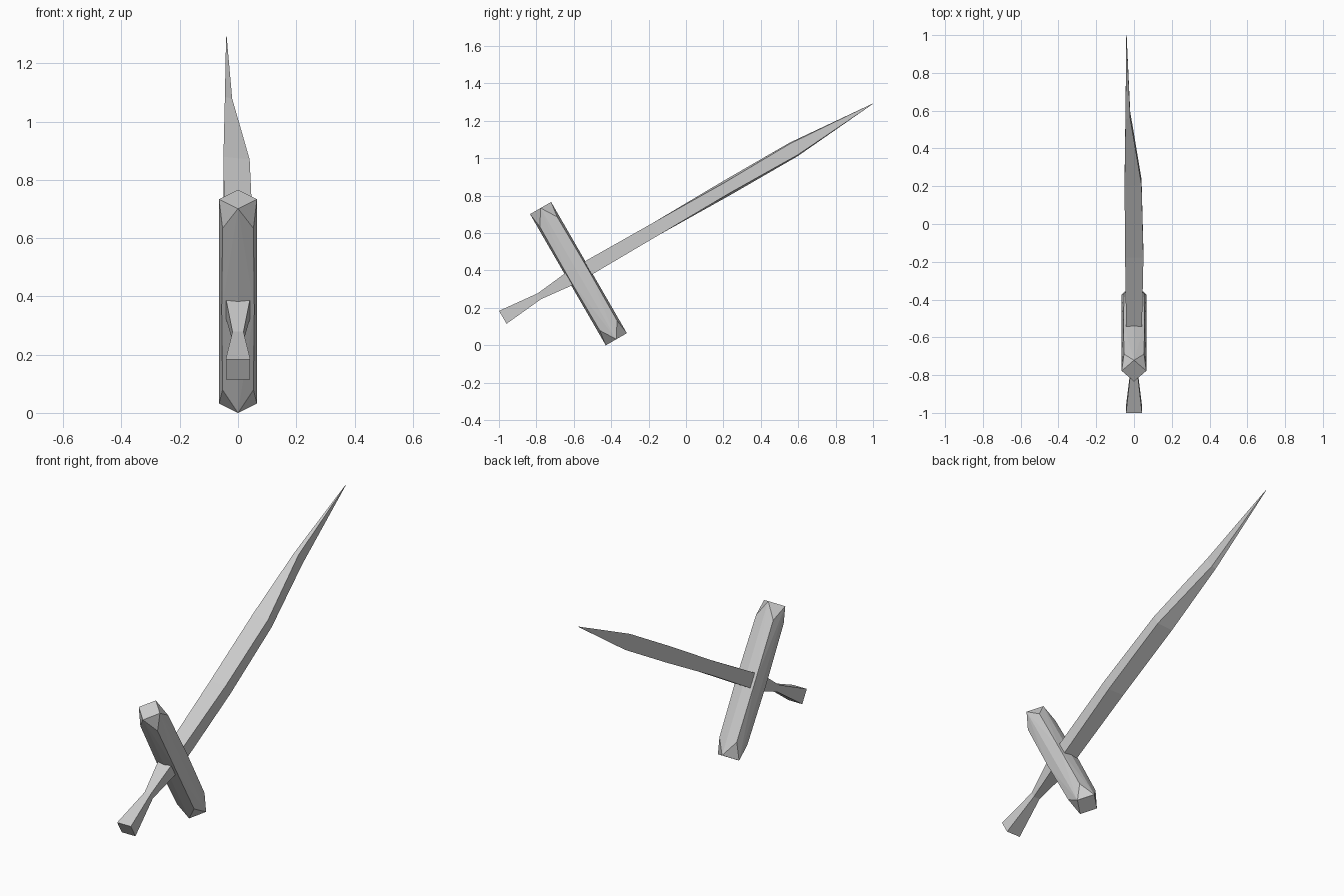
import bpy, bmesh, math
from mathutils import Matrix

if "Cube" in bpy.data.objects:
    bpy.data.objects.remove(bpy.data.objects["Cube"])

# Local frame: x sideways, y along the sword, z along the guard; tilted 30 degrees
PLACE = Matrix.Translation((0, -0.575, 0.383)) @ Matrix.Rotation(math.radians(30), 4, 'X')


def finish(name, bm):
    bmesh.ops.recalc_face_normals(bm, faces=bm.faces)
    bm.transform(PLACE)
    mesh = bpy.data.meshes.new(name)
    bm.to_mesh(mesh)
    bm.free()
    ob = bpy.data.objects.new(name, mesh)
    bpy.context.collection.objects.link(ob)
    return ob


def loft(name, sections):
    """Four-sided loft; section = (along, x_left, x_right, half_left, half_right)."""
    bm = bmesh.new()
    rings = []
    for u, xl, xr, hl, hr in sections:
        rings.append([bm.verts.new(p) for p in
                      ((xl, u, -hl), (xr, u, -hr), (xr, u, hr), (xl, u, hl))])
    for a, b in zip(rings, rings[1:]):
        for i in range(4):
            j = (i + 1) % 4
            bm.faces.new((a[i], a[j], b[j], b[i]))
    bm.faces.new(rings[0])
    bm.faces.new(rings[-1])
    return finish(name, bm)


# Grip: square bar pinched in the middle
loft("grip", [(-0.467, -0.042, 0.042, 0.040, 0.040),
              (-0.240, -0.019, 0.019, 0.018, 0.018),
              (-0.055, -0.041, 0.041, 0.038, 0.038)])

# Blade: straight back on the left, right side sweeping over to the tip
loft("blade", [(0.060, -0.042, 0.042, 0.040, 0.040),
               (0.480, -0.047, 0.050, 0.036, 0.036),
               (0.920, -0.050, 0.040, 0.042, 0.031),
               (1.330, -0.045, -0.020, 0.042, 0.036),
               (1.818, -0.041, -0.039, 0.001, 0.001)])

# Crossguard: octagonal bar whose corners are cut back to diamond ends
bm = bmesh.new()
for s in (-1, 1):
    for k in (-0.065, 0.065):
        bm.verts.new((k, 0, s * 0.405))
        bm.verts.new((0, k, s * 0.405))
for z, c in ((-0.32, 0.053), (0, 0.056), (0.32, 0.053)):
    for sx in (-1, 1):
        for sy in (-1, 1):
            bm.verts.new((sx * c, sy * c, z))
bmesh.ops.convex_hull(bm, input=bm.verts)
finish("crossguard", bm)
